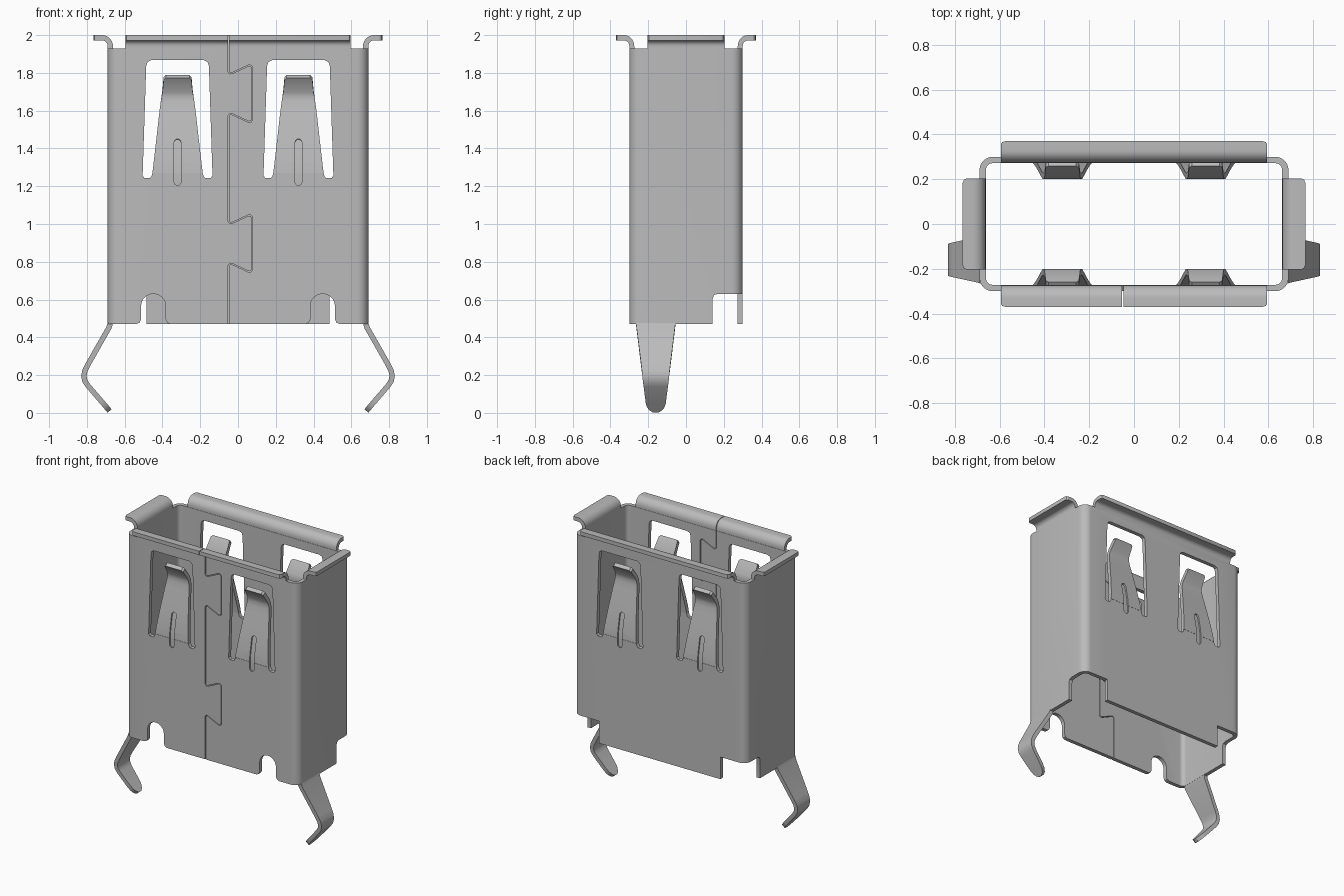
import bpy, bmesh, math
from mathutils import Vector

old = bpy.data.objects.get("Cube")
if old:
    bpy.data.objects.remove(old, do_unlink=True)

steel = bpy.data.materials.new("grey_steel")
steel.use_nodes = True
steel.diffuse_color = (0.5, 0.5, 0.5, 1)
steel.node_tree.nodes["Principled BSDF"].inputs["Base Color"].default_value = (0.5, 0.5, 0.5, 1)

T = 0.028              # sheet thickness
WX, WY = 0.69, 0.30    # outer half sizes of the shell
Z0, Z1 = 0.47, 1.93    # wall bottom and top


def make(name, verts, faces):
    bm = bmesh.new()
    vs = [bm.verts.new(v) for v in verts]
    for f in faces:
        bm.faces.new([vs[i] for i in f])
    bmesh.ops.recalc_face_normals(bm, faces=bm.faces)
    mesh = bpy.data.meshes.new(name)
    bm.to_mesh(mesh)
    bm.free()
    mesh.materials.append(steel)
    ob = bpy.data.objects.new(name, mesh)
    bpy.context.collection.objects.link(ob)
    return ob


def prism(name, poly, lo, hi, place):
    n = len(poly)
    verts = [place(a, b, w) for w in (lo, hi) for a, b in poly]
    faces = [range(n), range(n, 2 * n)]
    faces += [(i, (i + 1) % n, n + (i + 1) % n, n + i) for i in range(n)]
    return make(name, verts, faces)


def ribbon(name, path, half, place, t=T, centre=0.0, closed=False):
    """Sheet strip that follows a 2D path, with a half width at each point."""
    pts = [Vector(p) for p in path]
    n = len(pts)
    if not isinstance(half, (list, tuple)):
        half = [half] * n
    verts, faces = [], []
    for i, p in enumerate(pts):
        before = pts[i - 1] if i or closed else None
        after = pts[(i + 1) % n] if i < n - 1 or closed else None
        d1 = (p - before).normalized() if before is not None else (after - p).normalized()
        d2 = (after - p).normalized() if after is not None else d1
        d = (d1 + d2).normalized()
        off = Vector((-d.y, d.x)) * (t / 2 / d.dot(d1))
        for q, w in ((p + off, 1), (p + off, -1), (p - off, -1), (p - off, 1)):
            verts.append(place(q.x, q.y, centre + w * half[i]))
    for i in range(n if closed else n - 1):
        j = (i + 1) % n
        faces += [(4 * i + k, 4 * i + (k + 1) % 4, 4 * j + (k + 1) % 4, 4 * j + k) for k in range(4)]
    if not closed:
        faces += [(0, 1, 2, 3), tuple(range(4 * n - 4, 4 * n))]
    return make(name, verts, faces)


def cut(ob, cutters):
    bpy.context.view_layer.objects.active = ob
    for c in cutters:
        c.hide_render = True
        mod = ob.modifiers.new("cut", "BOOLEAN")
        mod.operation, mod.solver, mod.object = "DIFFERENCE", "EXACT", c
        bpy.ops.object.modifier_apply(modifier=mod.name)


def arc(cx, cy, r, a0, a1, steps):
    angles = [math.radians(a0 + (a1 - a0) * i / steps) for i in range(steps + 1)]
    return [(cx + r * math.cos(a), cy + r * math.sin(a)) for a in angles]


def mirrored(half):
    return half + [(-a, b) for a, b in reversed(half) if a > 0]


def xz(a, b, w):
    return (a, w, b)


parts, cutters = [], []

# Rounded rectangular tube
r = 0.045
cx, cy = WX - T / 2 - r, WY - T / 2 - r
loop = []
for sx, sy, a in ((1, 1, 0), (-1, 1, 90), (-1, -1, 180), (1, -1, 270)):
    loop += arc(sx * cx, sy * cy, r, a, a + 90, 6)
shell = ribbon("shell", loop, (Z1 - Z0) / 2, lambda a, b, w: (a, b, w),
               centre=(Z0 + Z1) / 2, closed=True)
parts.append(shell)

# Spring windows through both wide walls
window = mirrored([(0, 1.27), (0.133, 1.27), (0.138, 1.252), (0.146, 1.243), (0.175, 1.243),
                   (0.185, 1.255), (0.166, 1.835), (0.159, 1.858), (0.14, 1.867), (0, 1.867)])
# Arched notches in the bottom of the front wall
arch = [(0.09, 0.45), (0.09, 0.47), (0.073, 0.478), (0.065, 0.495)] + arc(0, 0.565, 0.065, 0, 90, 8)
arch = mirrored(arch)
# Steps in the rear bottom corners
step = [(0.14, 0.4), (0.14, 0.605), (0.148, 0.623), (0.165, 0.63), (0.4, 0.63), (0.4, 0.4)]
for s in (-1, 1):
    cutters.append(prism("window_cutter", [(a + s * 0.32, b) for a, b in window], -0.4, 0.4, xz))
    cutters.append(prism("arch_cutter", [(a + s * 0.448, b) for a, b in arch], -0.4, -0.2, xz))
    cutters.append(prism("step_cutter", step, 0.485, 0.8, lambda a, b, w, s=s: (s * w, a, b)))

# Dovetail seam down the front wall
tail = [(-0.05, 0.14), (-0.043, 0.128), (-0.03, 0.13), (0.055, 0.177), (0.068, 0.176), (0.075, 0.165)]
seam = [(-0.05, 0.4)]
for zc in (0.897, 1.69):
    seam += [(a, zc - b * 0.84) for a, b in tail] + [(a, zc + b * 0.84) for a, b in reversed(tail)]
seam.append((-0.05, 2.1))
seam_cutter = ribbon("seam_cutter", seam, 0.12, xz, t=0.005, centre=-0.32)
cutters.append(seam_cutter)

# Bent contact springs, each with a pressed groove
spring_path = [(0.014, 1.27), (0.018, 1.32), (0.042, 1.45), (0.074, 1.6), (0.084, 1.645),
               (0.086, 1.675), (0.08, 1.703), (0.036, 1.77), (0.029, 1.78)]
spring_half = [0.133, 0.127, 0.112, 0.095, 0.089, 0.085, 0.08, 0.074, 0.062]
groove_path = [(0, 1.205), (0, 1.212), (0, 1.22), (0, 1.27), (0.004, 1.32),
               (0.026, 1.434), (0.028, 1.443), (0.0295, 1.45)]
groove_half = [0.006, 0.014, 0.018, 0.018, 0.018, 0.018, 0.014, 0.006]
for side, sy in (("front", -1), ("back", 1)):
    for hand, sx in (("right", -1), ("left", 1)):
        def place(a, b, w, sx=sx, sy=sy):
            return (sx * 0.32 + w, sy * (WY - a), b)
        spring = ribbon(f"{side}_{hand}_spring", spring_path, spring_half, place)
        groove = ribbon("groove_cutter", groove_path, groove_half, place, t=0.02)
        cut(spring, [groove])
        cutters.append(groove)
        parts.append(spring)
cut(shell, cutters)

# Outward rolled lips around the mouth
lip_path = [(-T / 2, Z1)] + arc(0.03, 1.942, 0.044, 180, 90, 7) + [(0.06, 1.986), (0.07, 1.986), (0.075, 1.986)]


def lip(name, length, place):
    half = [length] * (len(lip_path) - 2) + [length - 0.006, length - 0.018]
    ob = ribbon(name, lip_path, half, place)
    parts.append(ob)
    return ob


front_lip = lip("front_lip", 0.595, lambda a, b, w: (w, -WY - a * 0.93, b))
cut(front_lip, [seam_cutter])
lip("back_lip", 0.595, lambda a, b, w: (w, WY + a * 0.93, b))
lip("left_lip", 0.203, lambda a, b, w: (WX + a, w, b))
lip("right_lip", 0.203, lambda a, b, w: (-WX - a, w, b))

# Bent, tapering board legs with rounded tips
leg_path = [(0.676, 0.475), (0.684, 0.45), (0.795, 0.255), (0.811, 0.222), (0.816, 0.195), (0.811, 0.17),
            (0.796, 0.146), (0.722, 0.06), (0.703, 0.038), (0.688, 0.02), (0.68, 0.01)]
leg_half = [0.105, 0.102, 0.078, 0.074, 0.071, 0.068, 0.064, 0.053, 0.046, 0.031, 0.012]
for hand, s in (("right", -1), ("left", 1)):
    parts.append(ribbon(f"{hand}_leg", leg_path, leg_half,
                        lambda a, b, w, s=s: (s * a, w, b), centre=-0.16))

for c in cutters:
    bpy.data.objects.remove(c, do_unlink=True)

# Smooth bends, sharp sheet edges
bpy.ops.object.select_all(action="DESELECT")
for ob in parts:
    ob.select_set(True)
bpy.context.view_layer.objects.active = shell
bpy.ops.object.shade_smooth_by_angle(angle=math.radians(30))
